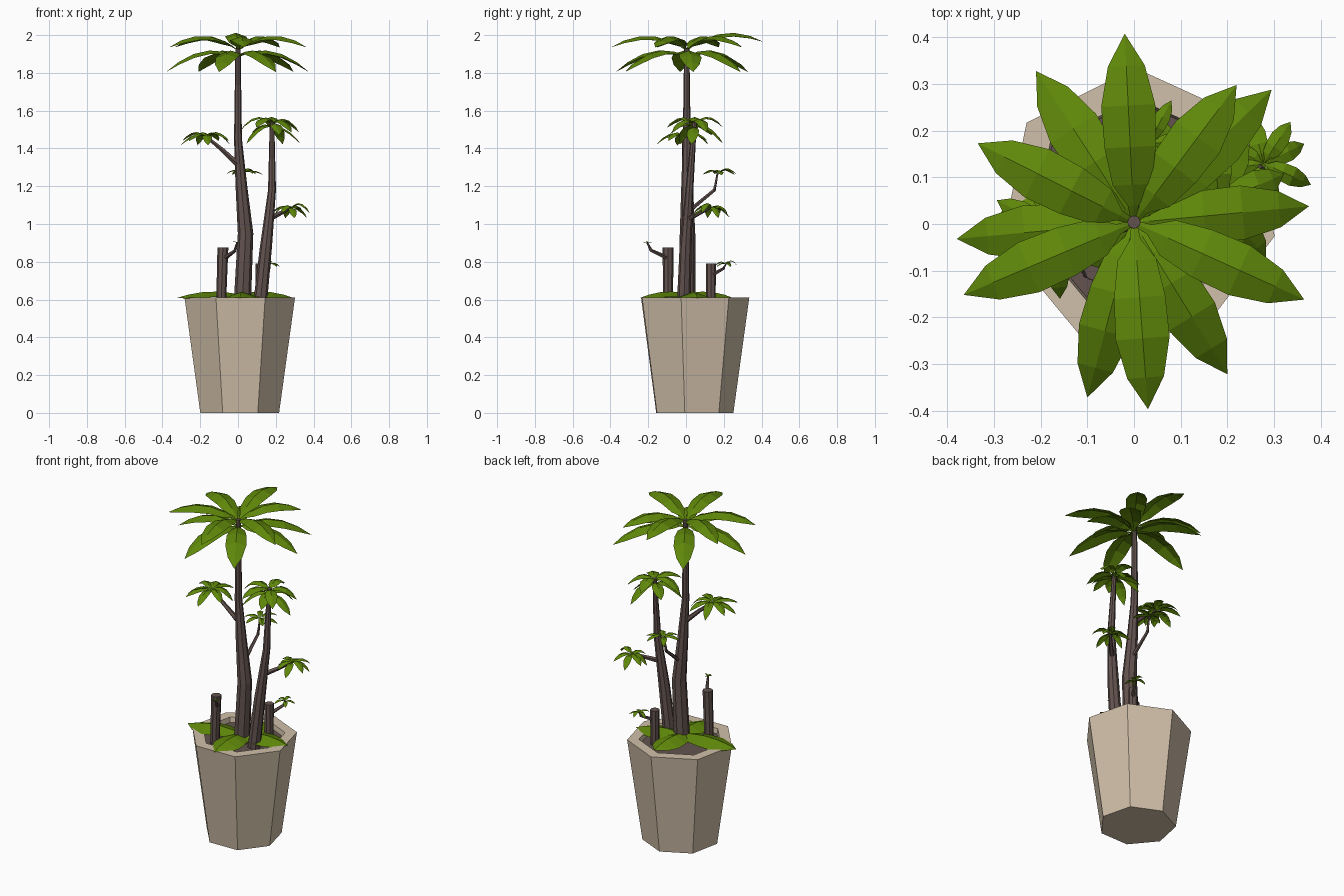
import bpy, bmesh, math, random
from mathutils import Vector

if "Cube" in bpy.data.objects:
    bpy.data.objects.remove(bpy.data.objects["Cube"])

random.seed(4)


def material(name, rgb):
    m = bpy.data.materials.new(name)
    m.diffuse_color = (*rgb, 1)
    m.use_nodes = True
    m.node_tree.nodes["Principled BSDF"].inputs["Base Color"].default_value = m.diffuse_color
    return m


GREEN = material("leaf green", (0.115, 0.245, 0.003))
BARK = material("dark bark", (0.125, 0.086, 0.078))
POT = material("beige pot", (0.64, 0.53, 0.40))
SOIL = material("brown soil", (0.125, 0.086, 0.078))


def finish(name, bm, mat, recalc=True):
    if recalc:
        bmesh.ops.recalc_face_normals(bm, faces=bm.faces)
    me = bpy.data.meshes.new(name)
    bm.to_mesh(me)
    bm.free()
    me.materials.append(mat)
    ob = bpy.data.objects.new(name, me)
    bpy.context.collection.objects.link(ob)
    return ob


def loft(name, rings, sides, mat, turn=0.0, cap_start=True, cap_end=True):
    """Join horizontal rings (x, y, z, radius) into a faceted tube."""
    bm = bmesh.new()
    loops = []
    for x, y, z, r in rings:
        loops.append([bm.verts.new((x + r * math.cos(turn + math.tau * i / sides),
                                    y + r * math.sin(turn + math.tau * i / sides), z))
                      for i in range(sides)])
    for a, b in zip(loops, loops[1:]):
        for i in range(sides):
            j = (i + 1) % sides
            bm.faces.new((a[i], a[j], b[j], b[i]))
    if cap_start:
        bm.faces.new(loops[0][::-1])
    if cap_end:
        bm.faces.new(loops[-1])
    return finish(name, bm, mat)


def twig(name, points, r0, r1):
    """Thin tapered branch along a bent path."""
    bm = bmesh.new()
    pts = [Vector(p) for p in points]
    loops = []
    for k, p in enumerate(pts):
        d = (pts[min(k + 1, len(pts) - 1)] - pts[max(k - 1, 0)]).normalized()
        u = d.cross(Vector((0.3, 0.5, 0.8))).normalized()
        v = d.cross(u)
        r = r0 + (r1 - r0) * k / (len(pts) - 1)
        loops.append([bm.verts.new(p + r * (u * math.cos(math.tau * i / 5) + v * math.sin(math.tau * i / 5)))
                      for i in range(5)])
    for a, b in zip(loops, loops[1:]):
        for i in range(5):
            j = (i + 1) % 5
            bm.faces.new((a[i], a[j], b[j], b[i]))
    bm.faces.new(loops[0][::-1])
    bm.faces.new(loops[-1])
    finish(name, bm, BARK)


# Leaf outline: (fraction of length, fraction of half width)
OUTLINE = [(0, 0.1), (0.09, 0.2), (0.2, 0.72), (0.4, 0.95), (0.62, 1.0), (0.83, 0.68), (1, 0)]


def leaf(bm, base, angle, length, width, rise, tip):
    """Arched leaf folded along its midrib."""
    out = Vector((math.cos(angle), math.sin(angle), 0))
    side = Vector((-out.y, out.x, 0))
    rows = []
    for t, w in OUTLINE:
        mid = Vector(base) + out * (length * t)
        mid.z += rise * 4 * t * (1 - t) + tip * t
        if w == 0:
            rows.append([bm.verts.new(mid)] * 3)
            continue
        off = side * (w * width / 2)
        drop = Vector((0, 0, 0.17 * w * width))
        rows.append([bm.verts.new(mid - off - drop), bm.verts.new(mid), bm.verts.new(mid + off - drop)])
    for a, b in zip(rows, rows[1:]):
        for i in (0, 1):
            if b[0] is b[1]:
                bm.faces.new((a[i], b[i], a[i + 1]))
            else:
                bm.faces.new((a[i], b[i], b[i + 1], a[i + 1]))


def crown(name, centre, count, length, width, rise, tip, turn=0.0):
    """Whorl of leaves with slight variation."""
    bm = bmesh.new()
    for i in range(count):
        a = turn + math.tau * i / count + random.uniform(-0.15, 0.15)
        leaf(bm, centre, a, length * random.uniform(0.88, 1.08), width,
             rise * random.uniform(0.7, 1.2), tip * (0.5 if i % 2 else 1.1))
    finish(name, bm, GREEN, False)


# Seven-sided pot with a rim and a recessed inside
TURN = math.radians(-11.7)
loft("pot", [(0.008, 0.037, 0, 0.214), (0.008, 0.035, 0.61, 0.3),
             (0.008, 0.035, 0.61, 0.235), (0.008, 0.035, 0.54, 0.225)], 7, POT, TURN, cap_end=False)
loft("soil", [(0.008, 0.035, 0.55, 0.226), (0.008, 0.035, 0.58, 0.23)], 7, SOIL, TURN)

# Trunks and cut stumps
loft("main_trunk", [(0.022, 0.005, 0.56, 0.046), (0.04, 0.008, 0.95, 0.041), (0.018, 0.006, 1.2, 0.031),
                    (0, 0.004, 1.45, 0.021), (0, 0.004, 1.93, 0.014)], 8, BARK)
loft("second_trunk", [(0.115, -0.012, 0.56, 0.037), (0.148, -0.002, 0.88, 0.032),
                      (0.18, 0.018, 1.18, 0.021), (0.18, 0.045, 1.54, 0.012)], 8, BARK)
loft("tall_stump", [(-0.09, -0.095, 0.56, 0.026), (-0.08, -0.095, 0.875, 0.029)], 8, BARK)
loft("short_stump", [(0.118, 0.132, 0.56, 0.025), (0.118, 0.132, 0.79, 0.026)], 8, BARK)

# Side branches
twig("left_branch", [(0.005, 0, 1.31), (-0.08, -0.01, 1.39), (-0.165, -0.015, 1.46)], 0.016, 0.008)
twig("right_branch", [(0.17, 0.015, 1.03), (0.23, 0.075, 1.06), (0.275, 0.125, 1.085)], 0.015, 0.008)
twig("back_branch", [(0.03, 0.02, 1.07), (0.03, 0.15, 1.18), (0.03, 0.168, 1.27)], 0.012, 0.006)
twig("tall_stump_twig", [(-0.07, -0.1, 0.82), (-0.015, -0.185, 0.86), (-0.005, -0.205, 0.9)], 0.013, 0.005)
twig("short_stump_twig", [(0.125, 0.14, 0.73), (0.165, 0.2, 0.765), (0.17, 0.212, 0.79)], 0.011, 0.005)

# Top crown: upper and lower whorls, given by leaf tips seen from above
UPPER = [(-0.02, 0.405), (0.22, 0.295), (0.365, -0.165), (0.03, -0.4), (-0.365, -0.155), (-0.335, 0.17)]
LOWER = [(-0.21, 0.325), (0.295, 0.285), (0.375, 0.035), (0.2, -0.325), (-0.1, -0.375), (-0.38, -0.035)]
for name, tips, z, tip in (("upper_leaves", UPPER, 1.92, 0.015), ("lower_leaves", LOWER, 1.885, -0.08)):
    bm = bmesh.new()
    for x, y in tips:
        t = tip + (0.03 if y > 0.4 else 0)
        leaf(bm, (0, 0.003, z), math.atan2(y, x), math.hypot(x, y), 0.116, 0.068, t)
    finish(name, bm, GREEN, False)

# Smaller crowns on the branches
crown("second_trunk_leaves", (0.182, 0.045, 1.53), 5, 0.17, 0.068, 0.052, -0.04, 0.5)
crown("second_trunk_low_leaves", (0.182, 0.045, 1.51), 5, 0.155, 0.063, 0.04, -0.08, 1.1)
crown("left_branch_leaves", (-0.168, -0.015, 1.46), 8, 0.145, 0.05, 0.04, -0.04, 0.2)
crown("right_branch_leaves", (0.278, 0.13, 1.08), 8, 0.105, 0.042, 0.035, -0.045, 0.3)
crown("back_branch_leaves", (0.03, 0.17, 1.27), 6, 0.1, 0.034, 0.025, -0.01, 0.1)
crown("tall_stump_leaves", (-0.005, -0.205, 0.9), 4, 0.025, 0.012, 0.005, 0.005)
crown("short_stump_leaves", (0.17, 0.212, 0.785), 5, 0.062, 0.024, 0.02, -0.01, 0.4)

# Broad leaves lying on the soil, given by base and tip
bm = bmesh.new()
for bx, by, tx, ty in ((0.03, 0.01, -0.325, -0.02), (0.03, 0.04, 0.01, -0.245),
                       (-0.02, 0.02, 0.295, 0.06), (0.0, -0.03, 0.04, 0.25)):
    leaf(bm, (bx, by, 0.62), math.atan2(ty - by, tx - bx), math.hypot(tx - bx, ty - by), 0.17, 0.028, -0.012)
finish("ground_leaves", bm, GREEN, False)
